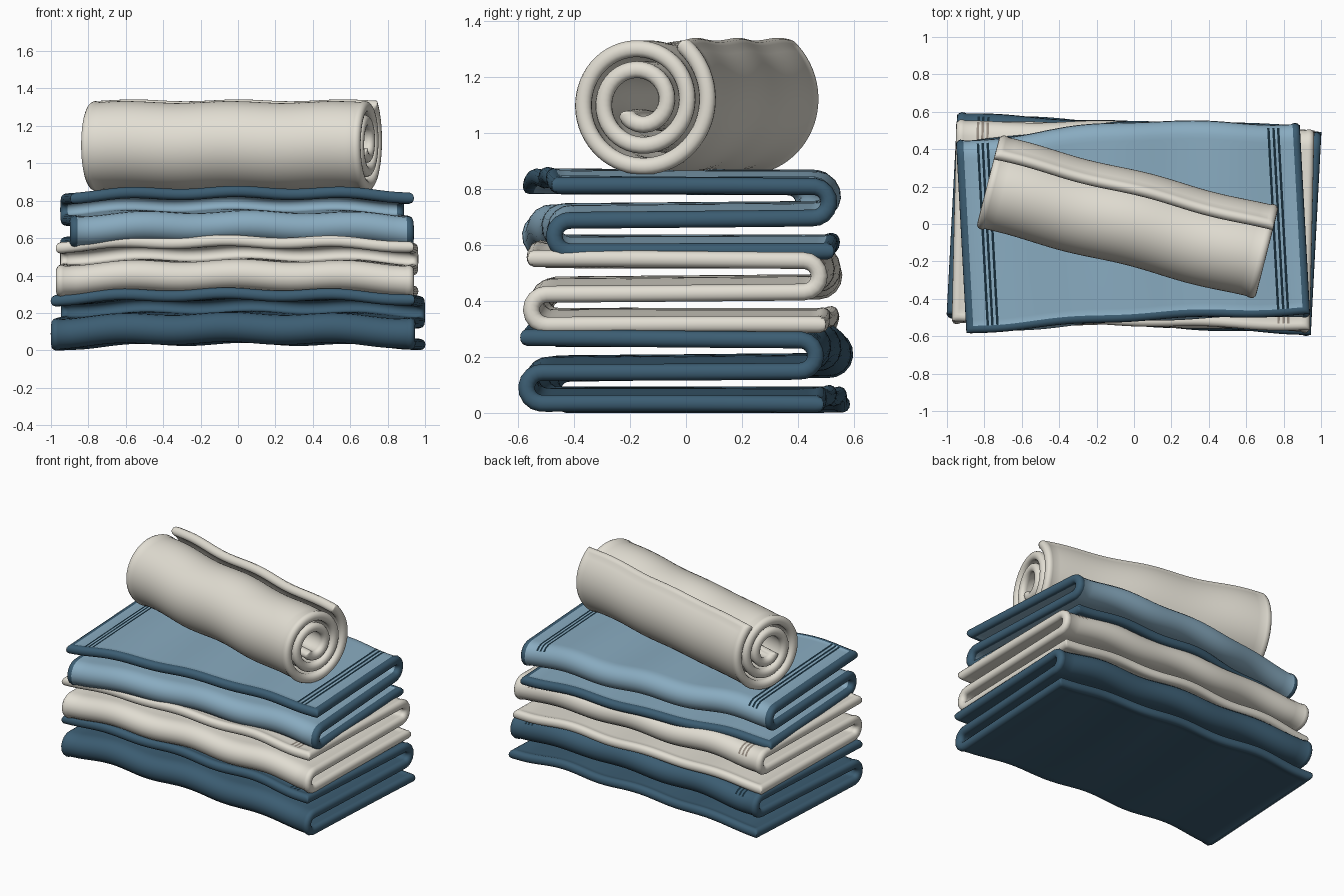
import bpy, bmesh, math
from mathutils import Matrix, Vector

cube = bpy.data.objects.get("Cube")
if cube:
    bpy.data.objects.remove(cube)


def material(name, rgb):
    m = bpy.data.materials.new(name)
    m.use_nodes = True
    m.diffuse_color = (*rgb, 1)
    m.node_tree.nodes["Principled BSDF"].inputs["Base Color"].default_value = (*rgb, 1)
    return m


dark = material("dark blue", (0.045, 0.11, 0.17))
light = material("light blue", (0.25, 0.41, 0.53))
cream = material("cream", (0.76, 0.73, 0.65))
navy = material("navy stripe", (0.008, 0.025, 0.04))
taupe = material("taupe stripe", (0.30, 0.26, 0.22))

HEM = 0.024                      # half width of the rolled hem
STRIPES = (0.110, 0.135, 0.162)  # stripe distances from the side edges
STRIPE_W = 0.013


def thickness(d):
    """Half thickness of the cloth at distance d from its nearest edge."""
    if d < HEM:
        return 0.030 * math.sqrt(max(0, 1 - (1 - d / HEM) ** 2))
    t = min(1, (d - HEM) / HEM)
    return 0.030 - 0.006 * t * t


def stations(length, step, extra=()):
    """Positions across the cloth, closer together at the hems."""
    edge = [HEM * f for f in (0, 0.1, 0.4, 1, 1.6, 2)] + list(extra)
    a, b = max(edge), length - max(edge)
    n = math.ceil((b - a) / step)
    inner = [a + (b - a) * i / n for i in range(1, n)]
    return sorted(edge + inner + [length - e for e in edge])


class Path:
    """Polyline that can be sampled by distance."""
    def __init__(self, pts):
        self.pts = [Vector(p) for p in pts]
        self.dist = [0.0]
        for p, q in zip(self.pts, self.pts[1:]):
            self.dist.append(self.dist[-1] + (q - p).length)
        self.length = self.dist[-1]

    def at(self, s):
        s = min(max(s, 0), self.length)
        i = 0
        while i < len(self.pts) - 2 and self.dist[i + 1] < s:
            i += 1
        f = (s - self.dist[i]) / (self.dist[i + 1] - self.dist[i])
        return self.pts[i].lerp(self.pts[i + 1], f)

    def frame(self, s):
        t = (self.at(s + 0.006) - self.at(s - 0.006)).normalized()
        return self.at(s), Vector((-t.y, t.x))


def cloth(name, path, width, mats, place, wave, stripe_from=None):
    """Sweep a hemmed sheet along a side profile; mats = body, hem, stripe."""
    extra = [v for d in STRIPES for v in (d, d + STRIPE_W)] if stripe_from else ()
    xs = stations(width, 0.045, extra)
    ss = stations(path.length, 0.022)
    frames = [path.frame(s) for s in ss]

    def edge(x, s):
        return min(x, width - x, s, path.length - s)

    bm = bmesh.new()
    for side in (1, -1):
        rows = []
        for s, (p, n) in zip(ss, frames):
            row = []
            for x in xs:
                q = p + n * side * thickness(edge(x, s))
                dy, dz = wave(x - width / 2, p.x, s)
                row.append(bm.verts.new((x - width / 2, q.x + dy, q.y + dz)))
            rows.append(row)
        for j in range(len(ss) - 1):
            for i in range(len(xs) - 1):
                loop = [rows[j][i], rows[j][i + 1], rows[j + 1][i + 1], rows[j + 1][i]]
                f = bm.faces.new(loop if side < 0 else loop[::-1])
                x, s = (xs[i] + xs[i + 1]) / 2, (ss[j] + ss[j + 1]) / 2
                dx = min(x, width - x)
                if edge(x, s) < 1.7 * HEM:
                    f.material_index = 1
                elif stripe_from and side < 0 and s > stripe_from:
                    if any(d < dx < d + STRIPE_W for d in STRIPES):
                        f.material_index = 2
    bmesh.ops.remove_doubles(bm, verts=bm.verts, dist=1e-5)
    bmesh.ops.recalc_face_normals(bm, faces=bm.faces)
    me = bpy.data.meshes.new(name)
    bm.to_mesh(me)
    bm.free()
    for m in mats:
        me.materials.append(m)
    for poly in me.polygons:
        poly.use_smooth = True
    ob = bpy.data.objects.new(name, me)
    bpy.context.collection.objects.link(ob)
    ob.matrix_world = place


def arc(cy, cz, r, a0, a1, n=24):
    return [(cy + r * math.cos(a0 + (a1 - a0) * i / n),
             cz + r * math.sin(a0 + (a1 - a0) * i / n)) for i in range(n + 1)]


def folded_path(depth):
    """Three layers: open at the back below, open at the front above."""
    r, h, up = 0.056, depth / 2, math.pi / 2
    low, high = r, 3 * r + 0.008
    e = h - r - 0.025
    return Path([(h - 0.005, 0)]
                + arc(-e, low, r, -up, -3 * up)
                + arc(e, high, r, -up, up)
                + [(-h + 0.005, high + r + 0.004)])


def place(x, y, z, degrees):
    return Matrix.Translation((x, y, z)) @ Matrix.Rotation(math.radians(degrees), 4, "Z")


# Folded towels: name, width, depth, centre, height, turn, bow, colours
towels = [
    ("bottom_towel", 1.95, 1.09, (0.0, 0.0), 0.062, -3.0, 0.0, (dark, dark, navy)),
    ("middle_towel", 1.915, 1.08, (-0.005, -0.012), 0.344, -1.3, 0.012, (cream, cream, taupe)),
    ("top_towel", 1.84, 1.03, (-0.005, -0.025), 0.606, 3.1, 0.04, (light, dark, navy)),
]
for k, (name, width, depth, (cx, cy), z, turn, bow, mats) in enumerate(towels):
    def wave(x, y, s, k=k, bow=bow):
        ripple = 0.008 * math.cos(2 * math.pi * x / 0.58 + 0.5 * math.sin(2.2 * s + k))
        droop = -0.03 * abs(x) ** 3
        dy = bow * (1 + y) * math.cos(1.6 * x) ** 2 + 0.006 * math.sin(9 * x + s + k)
        return dy, ripple + droop
    path = folded_path(depth)
    cloth(name, path, width, mats, place(cx, cy, z, turn), wave,
          stripe_from=path.length - depth + 0.03)

# Rolled towel: a spiral that ends in a flap at the upper back
pitch, turns, start = 0.075, 2.57, math.radians(55)
spiral = []
for i in range(241):
    t = turns * (1 - i / 240)
    a, r = start - 2 * math.pi * t, 0.259 - pitch * t
    spiral.append((r * math.cos(a), r * math.sin(a)))


def roll_wave(x, y, s):
    return 0.006 * math.sin(9 * x + 1), 0.005 * math.cos(2 * math.pi * x / 0.58)


cloth("rolled_towel", Path(spiral), 1.54, (cream, cream),
      place(-0.04, 0.016, 1.112, -14.4), roll_wave)
